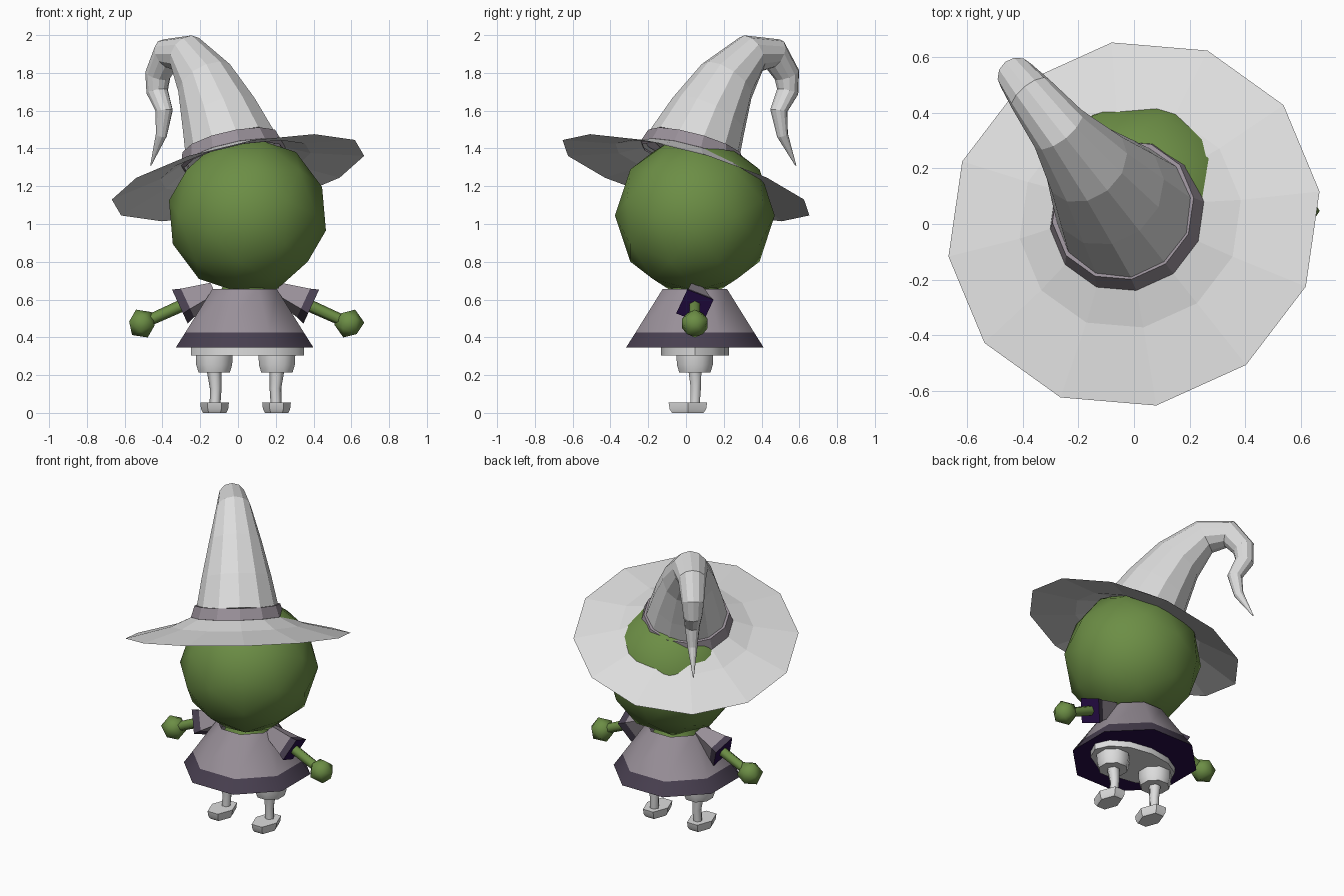
import bpy, bmesh, math
from mathutils import Vector, Matrix

cube = bpy.data.objects.get("Cube")
if cube:
    bpy.data.objects.remove(cube, do_unlink=True)


def material(name, rgb):
    m = bpy.data.materials.new(name)
    m.use_nodes = True
    m.diffuse_color = (*rgb, 1)
    bsdf = m.node_tree.nodes["Principled BSDF"]
    bsdf.inputs["Base Color"].default_value = (*rgb, 1)
    bsdf.inputs["Roughness"].default_value = 0.9
    return m


SKIN = material("green skin", (0.15, 0.27, 0.06))
PALE = material("pale grey", (0.72, 0.72, 0.72))
CLOTH = material("mauve grey cloth", (0.32, 0.28, 0.32))
HEM = material("dark mauve hem", (0.065, 0.05, 0.08))
LINING = material("deep purple lining", (0.02, 0.004, 0.065))

CX, CY = 0.04, 0.047          # centre of the body
X, Z = Vector((1, 0, 0)), Vector((0, 0, 1))


def finish(bm, name, mats, smooth):
    me = bpy.data.meshes.new(name)
    bm.to_mesh(me)
    bm.free()
    for m in mats:
        me.materials.append(m)
    if smooth:
        me.polygons.foreach_set("use_smooth", [True] * len(me.polygons))
        me.set_sharp_from_angle(angle=math.radians(smooth))
    ob = bpy.data.objects.new(name, me)
    bpy.context.collection.objects.link(ob)
    return ob


def tube(name, path, radii, sides, mats, axis=None, side=X, phase=0.0,
         oval=1.0, caps=(True, True), smooth=0, bands=None):
    """Loft rings of the given radii along a path; bands gives a material per segment."""
    bm = bmesh.new()
    path = [Vector(p) for p in path]
    rings = []
    for i, (p, r) in enumerate(zip(path, radii)):
        t = axis or path[min(i + 1, len(path) - 1)] - path[max(i - 1, 0)]
        t = t.normalized()
        v = t.cross(side).normalized()
        u = v.cross(t)
        angles = [phase + math.tau * k / sides for k in range(sides)]
        rings.append([bm.verts.new(p + r * (u * math.cos(a) + v * oval * math.sin(a)))
                      for a in angles])
    for i, (a, b) in enumerate(zip(rings, rings[1:])):
        for k in range(sides):
            n = (k + 1) % sides
            f = bm.faces.new((a[k], a[n], b[n], b[k]))
            f.material_index = bands[i] if bands else 0
    last = len(mats) - 1
    if caps[0]:
        bm.faces.new(rings[0][::-1]).material_index = last
    if caps[1]:
        bm.faces.new(rings[-1]).material_index = last
    return finish(bm, name, mats, smooth)


def ball(name, centre, radius, detail, turn, mat):
    bm = bmesh.new()
    place = Matrix.Translation(centre) @ turn
    bmesh.ops.create_icosphere(bm, subdivisions=detail, radius=radius, matrix=place)
    return finish(bm, name, [mat], 60)


# Head, resting on one flat facet
ball("head", (0.05, CY, 1.045), 0.423, 2,
     Matrix.Rotation(math.radians(37.4), 4, 'Y'), SKIN)

# Hat: tilted brim, band, and a bent crown leaning to the back right
LEAN = Vector((-0.62, 0.78, 0))
ACROSS = Vector((0.78, 0.62, 0))
TILT = Vector((-0.209, 0.262, 0.942)).normalized()


def on_hat(h):
    return Vector((0, 0, 1.245)) + TILT * h


tube("hat_brim", [on_hat(h) for h in (0, 0.065, 0.13)], [0.688, 0.41, 0.26], 12,
     [PALE], axis=TILT, side=ACROSS, caps=(False, False))
tube("hat_band", [on_hat(h) for h in (0.105, 0.12, 0.19, 0.19)],
     [0.27, 0.285, 0.262, 0.24], 12, [CLOTH], axis=TILT, side=ACROSS,
     caps=(False, False))
crown = [(0.05, 1.39, 0.255), (0.15, 1.57, 0.213), (0.275, 1.755, 0.16),
         (0.44, 1.9, 0.108), (0.6, 1.9, 0.085), (0.685, 1.79, 0.069),
         (0.69, 1.7, 0.058), (0.63, 1.6, 0.046), (0.655, 1.47, 0.03),
         (0.745, 1.31, 0.003)]
tube("hat_crown", [LEAN * s + Z * z for s, z, r in crown], [r for s, z, r in crown],
     12, [PALE], side=ACROSS)

# Dress with hem and dark lining
tube("dress", [(CX - 0.005, CY, z) for z in (0.345, 0.425, 0.655)], [0.395, 0.34, 0.185],
     8, [HEM, CLOTH, LINING], phase=math.pi / 8, smooth=60, bands=[0, 1],
     caps=(True, False))
tube("neck", [(CX, CY, 0.6), (CX, CY, 0.72)], [0.15, 0.1], 8, [SKIN], smooth=60)

# Bloomers
tube("bloomers", [(CX + 0.01, CY, z) for z in (0.305, 0.36)], [0.3, 0.3], 12,
     [PALE], oval=0.6, smooth=40)

for name, s in (("left", 1), ("right", -1)):
    def at(x, z, y=0.0):
        return Vector((CX + s * x, CY + y, z))

    # Legs
    tube(name + "_bloomer_leg", [at(0.166, z) for z in (0.215, 0.255, 0.32)],
         [0.09, 0.103, 0.106], 8, [PALE], phase=math.pi / 8, smooth=50)
    tube(name + "_shin", [at(0.162, 0.03), at(0.158, 0.13, 0.005), at(0.166, 0.23)],
         [0.028, 0.031, 0.04], 6, [PALE], smooth=65)
    tube(name + "_foot", [at(0.164, z, -0.037) for z in (0, 0.02, 0.055)],
         [0.062, 0.072, 0.076], 6, [PALE], axis=Z, oval=1.55, smooth=30)

    # Flared square sleeve, arm and hand
    out = Vector((s * 0.91, 0, -0.42)).normalized()
    cuff = at(0.348, 0.563)
    tube(name + "_sleeve", [cuff - out * d for d in (0.2, 0.045, 0)],
         [0.05, 0.09, 0.107], 4, [CLOTH, HEM, LINING], side=Vector((0, 1, 0)),
         phase=math.radians(22) * s, bands=[0, 1])
    hand = at(0.549, 0.473)
    tube(name + "_arm", [cuff - out * 0.05, hand], [0.033, 0.03], 6, [SKIN], smooth=65)
    ball(name + "_hand", hand, 0.08, 1, Matrix.Rotation(s * 0.4, 4, 'Y'), SKIN)
